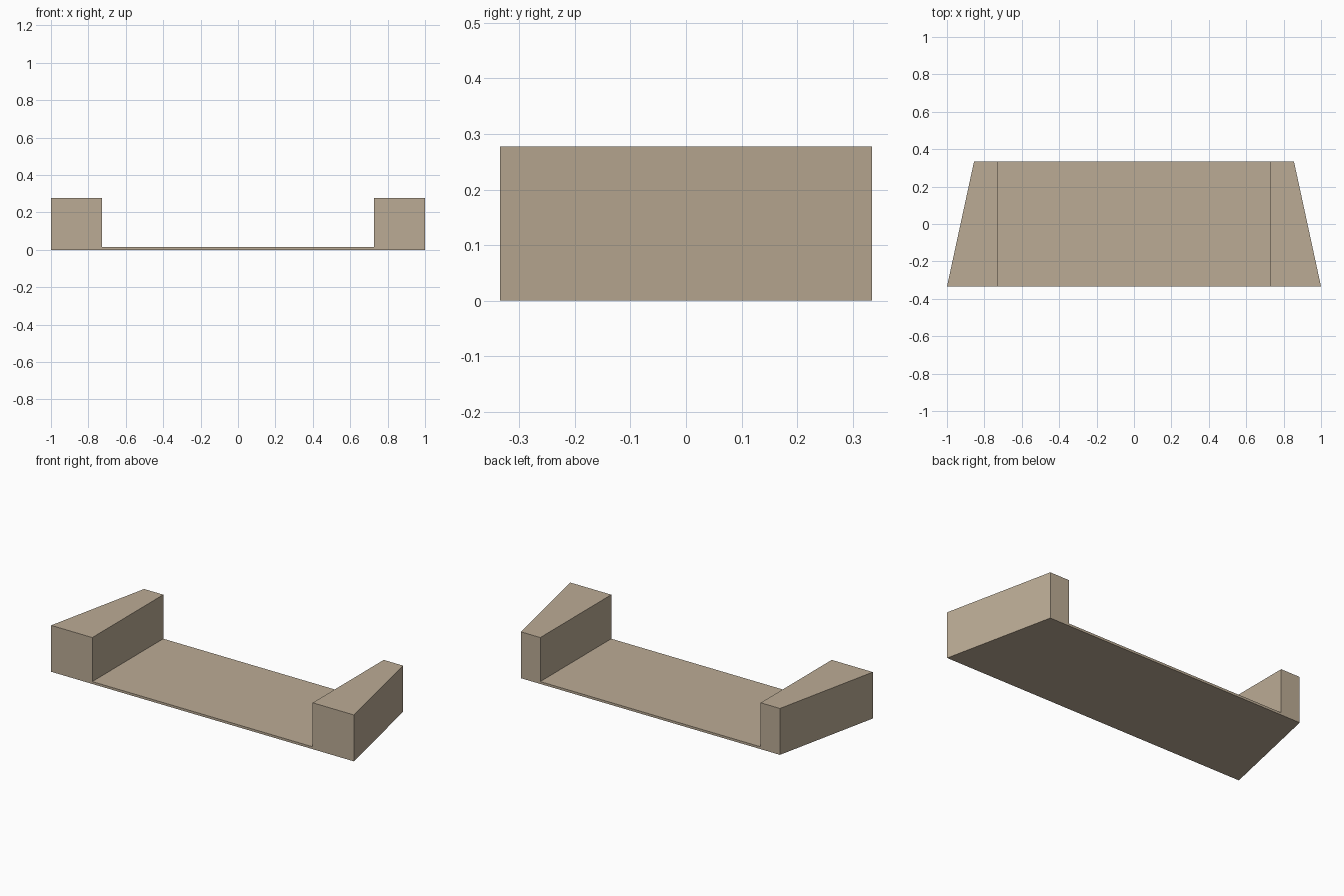
import bpy
import bmesh

cube = bpy.data.objects.get("Cube")
if cube:
    bpy.data.objects.remove(cube, do_unlink=True)

FRONT_HALF, BACK_HALF = 1.0, 0.855   # outer half widths
INNER_HALF = 0.728                   # half width of the recess
HALF_DEPTH = 0.335
HEIGHT, FLOOR = 0.277, 0.014

# Warm beige material
beige = bpy.data.materials.new("warm beige")
beige.use_nodes = True
colour = (0.50, 0.41, 0.30, 1.0)
beige.diffuse_color = colour
beige.node_tree.nodes["Principled BSDF"].inputs["Base Color"].default_value = colour


def u_profile(bm, y, outer):
    """Channel cross-section: a thin floor between two end blocks."""
    right = [(-outer, 0), (-outer, HEIGHT), (-INNER_HALF, HEIGHT), (-INNER_HALF, FLOOR)]
    left = [(-x, z) for x, z in reversed(right)]
    return [bm.verts.new((x, y, z)) for x, z in right + left]


# Tray: the channel is lofted front to back, with tapering outer sides
bm = bmesh.new()
front = u_profile(bm, -HALF_DEPTH, FRONT_HALF)
back = u_profile(bm, HALF_DEPTH, BACK_HALF)
bm.faces.new(front)
bm.faces.new(back)
for i in range(len(front)):
    j = (i + 1) % len(front)
    bm.faces.new((front[i], front[j], back[j], back[i]))
bmesh.ops.recalc_face_normals(bm, faces=bm.faces)

mesh = bpy.data.meshes.new("tray_with_end_blocks")
bm.to_mesh(mesh)
bm.free()
mesh.materials.append(beige)
tray = bpy.data.objects.new("tray_with_end_blocks", mesh)
bpy.context.collection.objects.link(tray)
